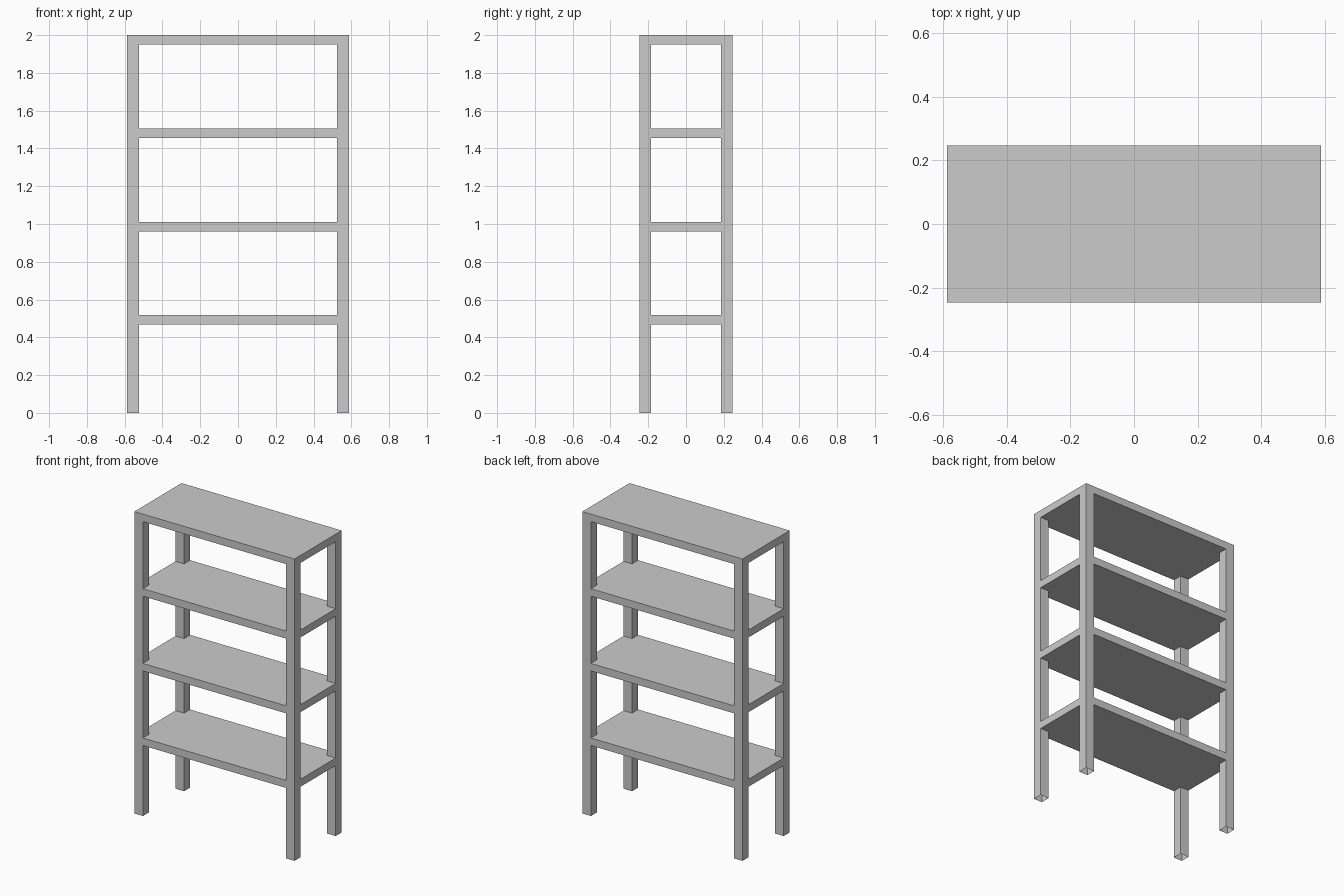
import bpy, bmesh

if "Cube" in bpy.data.objects:
    bpy.data.objects.remove(bpy.data.objects["Cube"])

HALF_X, HALF_Y, HEIGHT = 0.587, 0.247, 2.0
LEG = 0.063            # square leg thickness
BOARD = 0.05           # shelf thickness
SHELF_TOPS = [0.517, 1.011, 1.506, HEIGHT]

# Grid lines: legs at the corners, alternating leg bays and shelf layers upward
xs = [-HALF_X, -HALF_X + LEG, HALF_X - LEG, HALF_X]
ys = [-HALF_Y, -HALF_Y + LEG, HALF_Y - LEG, HALF_Y]
zs = [0.0]
for top in SHELF_TOPS:
    zs += [top - BOARD, top]


def solid(i, j, k):
    """Shelf layers are full; leg bays are solid only at the four corners."""
    if not (0 <= i < 3 and 0 <= j < 3 and 0 <= k < len(zs) - 1):
        return False
    return k % 2 == 1 or (i != 1 and j != 1)


# One continuous welded skin, with shelves and legs flush at the corners
bm = bmesh.new()
verts = {}


def vert(key):
    if key not in verts:
        i, j, k = key
        verts[key] = bm.verts.new((xs[i], ys[j], zs[k]))
    return verts[key]


for i in range(3):
    for j in range(3):
        for k in range(len(zs) - 1):
            if not solid(i, j, k):
                continue
            for axis in range(3):
                for side in (0, 1):
                    cell = [i, j, k]
                    cell[axis] += 1 if side else -1
                    # Feet are open tubes underneath
                    if solid(*cell) or cell[2] < 0:
                        continue
                    u, v = (axis + 1) % 3, (axis + 2) % 3
                    loop = []
                    for du, dv in ((0, 0), (1, 0), (1, 1), (0, 1)):
                        corner = [i, j, k]
                        corner[axis] += side
                        corner[u] += du
                        corner[v] += dv
                        loop.append(vert(tuple(corner)))
                    bm.faces.new(loop if side else loop[::-1])

mesh = bpy.data.meshes.new("shelving_frame")
bm.to_mesh(mesh)
bm.free()
bpy.context.collection.objects.link(bpy.data.objects.new("shelving_frame", mesh))
